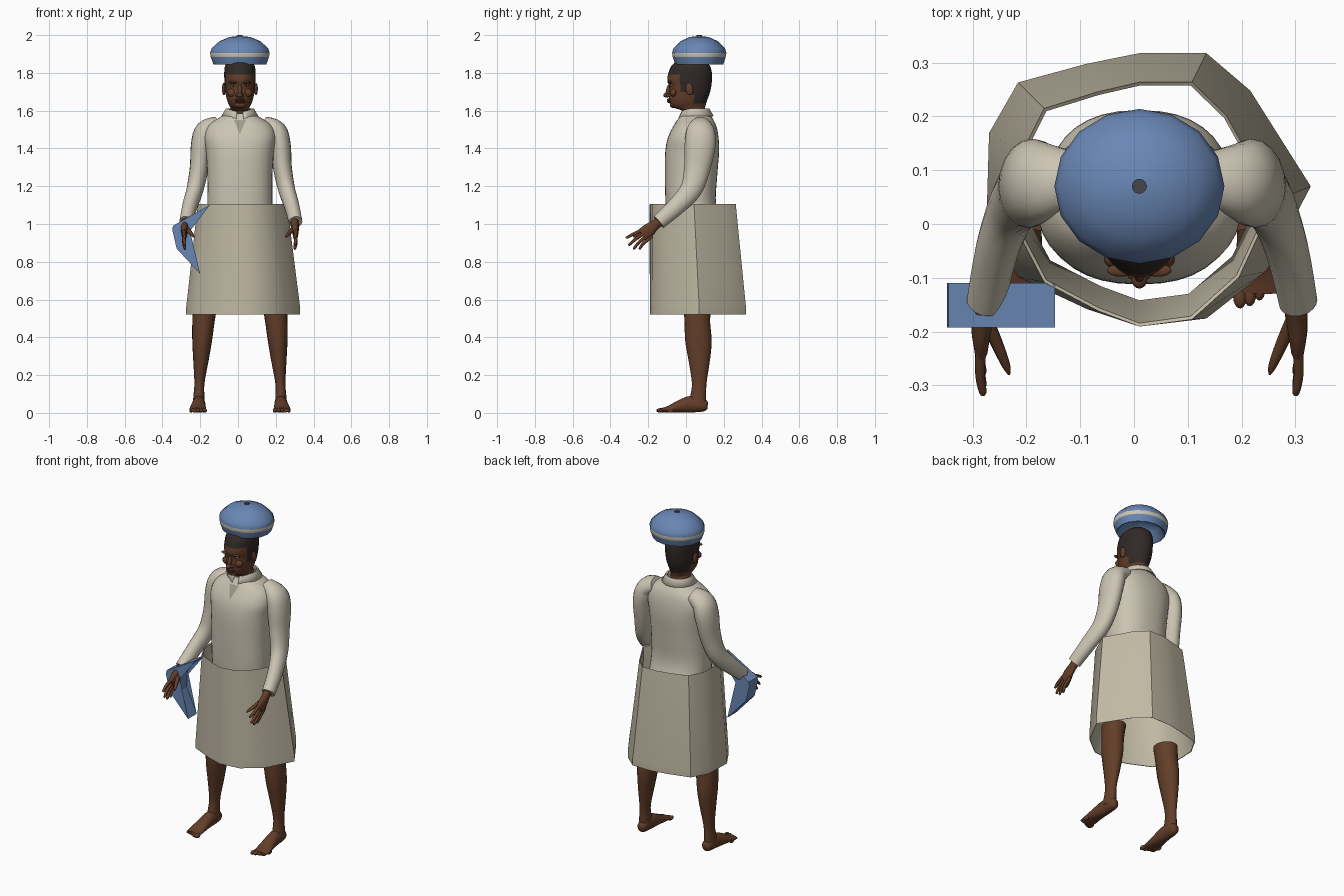
import bpy, bmesh, math
from mathutils import Vector

if "Cube" in bpy.data.objects:
    bpy.data.objects.remove(bpy.data.objects["Cube"], do_unlink=True)

MID = 0.01  # the figure stands slightly off the centre line


def material(name, r, g, b):
    mat = bpy.data.materials.new(name)
    mat.use_nodes = True
    colour = (r, g, b, 1)
    mat.diffuse_color = colour
    shader = mat.node_tree.nodes["Principled BSDF"]
    shader.inputs["Base Color"].default_value = colour
    shader.inputs["Roughness"].default_value = 0.8
    return mat


skin = material("brown skin", 0.125, 0.048, 0.022)
lip = material("dark lips", 0.085, 0.03, 0.02)
hair_mat = material("black hair", 0.03, 0.022, 0.02)
cream = material("cream cloth", 0.6, 0.555, 0.45)
linen = material("linen cloth", 0.53, 0.485, 0.37)
shade = material("grey undershirt", 0.36, 0.33, 0.25)
blue = material("blue cloth", 0.14, 0.24, 0.46)
slate = material("slate button", 0.06, 0.06, 0.07)
white = material("eye white", 0.4, 0.36, 0.32)


def finish(name, bm, mats, angle=50, normals=True):
    if normals:
        bmesh.ops.recalc_face_normals(bm, faces=bm.faces)
    mesh = bpy.data.meshes.new(name)
    bm.to_mesh(mesh)
    bm.free()
    for mat in mats:
        mesh.materials.append(mat)
    obj = bpy.data.objects.new(name, mesh)
    bpy.context.collection.objects.link(obj)
    bpy.ops.object.select_all(action="DESELECT")
    obj.select_set(True)
    bpy.context.view_layer.objects.active = obj
    bpy.ops.object.shade_smooth_by_angle(angle=math.radians(angle))
    return obj


def skin_rings(bm, rings, caps=True, closed=True):
    loops = [[bm.verts.new(p) for p in ring] for ring in rings]
    n = len(loops[0])
    for row, (a, b) in enumerate(zip(loops, loops[1:])):
        for i in range(n if closed else n - 1):
            j = (i + 1) % n
            bm.faces.new((a[i], a[j], b[j], b[i])).material_index = 0
    if caps:
        bm.faces.new(loops[0])
        bm.faces.new(loops[-1])
    return loops


def smooth_rows(rows, steps):
    """Catmull-Rom interpolation between rows of numbers."""
    padded = [rows[0]] + list(rows) + [rows[-1]]
    out = []
    for p, a, b, q in zip(padded, padded[1:], padded[2:], padded[3:]):
        for s in range(steps):
            t = s / steps
            out.append([v + t / 2 * (w - u + t * (2 * u - 5 * v + 4 * w - x + t * (3 * (v - w) + x - u)))
                        for u, v, w, x in zip(p, a, b, q)])
    return out + [list(rows[-1])]


def loft(name, rows, mat, level=False, sides=20, steps=4, power=1.0):
    """Elliptical rings (x, y, z, rx, ry) along a path, level or square to it."""
    rows = smooth_rows(rows, steps)
    points = [Vector(r[:3]) for r in rows]
    rings = []
    for k, row in enumerate(rows):
        along = points[min(k + 1, len(rows) - 1)] - points[max(k - 1, 0)]
        across, deep = Vector((1, 0, 0)), Vector((0, 1, 0))
        if not level:
            across = (across - along * (across.dot(along) / along.length_squared)).normalized()
            deep = along.normalized().cross(across)
        ring = []
        for i in range(sides):
            a = math.tau * i / sides
            c, s = math.cos(a), math.sin(a)
            ring.append(points[k] + across * math.copysign(abs(c) ** power, c) * row[3]
                        + deep * math.copysign(abs(s) ** power, s) * row[4])
        rings.append(ring)
    bm = bmesh.new()
    skin_rings(bm, rings)
    return finish(name, bm, [mat])


def body_rows(table):
    """Rows of (height, half width, front, back)."""
    return [(MID, (f + b) / 2, z, w, (b - f) / 2) for z, w, f, b in table]


def blob(name, centre, size, mat, tilt=0):
    bpy.ops.mesh.primitive_uv_sphere_add(segments=16, ring_count=10, location=centre, rotation=(tilt, 0, 0))
    obj = bpy.context.object
    obj.name, obj.scale = name, size
    obj.data.materials.append(mat)
    bpy.ops.object.shade_smooth()
    return obj


# Shirt body
shirt = loft("shirt_body", body_rows([
    (0.85, 0.17, -0.1, 0.2), (0.95, 0.172, -0.1, 0.21), (1.1, 0.172, -0.108, 0.16),
    (1.25, 0.172, -0.112, 0.165), (1.38, 0.18, -0.11, 0.175), (1.46, 0.19, -0.095, 0.172),
    (1.52, 0.17, -0.065, 0.16), (1.56, 0.115, -0.04, 0.14), (1.585, 0.07, -0.025, 0.12)]),
    cream, level=True, sides=36, power=0.85)

# Neck opening, a thin plate laid on the shirt
bm = bmesh.new()
rings = [[(MID + i * 0.008 * t, -0.12, 1.475 + 0.075 * t) for i in (-4, -2, 0, 2, 4)]
         for t in (0.02, 0.2, 0.4, 0.6, 0.8, 1)]
skin_rings(bm, rings, caps=False, closed=False)
opening = finish("neck_opening", bm, [shade])
wrap = opening.modifiers.new("lay on shirt", "SHRINKWRAP")
wrap.target, wrap.wrap_method, wrap.offset = shirt, "PROJECT", 0.004
wrap.use_project_y = wrap.use_positive_direction = True

# Folded collar, open at the front
bm = bmesh.new()
rings = []
for radius, top in ((0.066, 1.57), (0.066, 1.61), (0.074, 1.612), (0.098, 1.572)):
    ring = []
    for i in range(25):
        a = math.radians(-78 + 336 * i / 24)
        front = max(0, -math.sin(a)) ** 3
        drop = 0.03 * front if top < 1.6 else 0.018 * front
        ring.append((MID + radius * math.cos(a), 0.048 + radius * math.sin(a), top - drop))
    rings.append(ring)
skin_rings(bm, rings, caps=False, closed=False)
collar = finish("collar", bm, [cream])
collar.modifiers.new("cloth", "SOLIDIFY").thickness = 0.004

# Head and neck, with the hair picked out by position
head = loft("head", body_rows([
    (1.54, 0.06, -0.02, 0.11), (1.595, 0.054, -0.018, 0.102), (1.612, 0.05, -0.055, 0.1),
    (1.625, 0.055, -0.078, 0.103), (1.65, 0.066, -0.09, 0.11), (1.69, 0.076, -0.09, 0.125),
    (1.73, 0.08, -0.09, 0.134), (1.76, 0.082, -0.099, 0.137), (1.8, 0.083, -0.093, 0.137),
    (1.84, 0.077, -0.075, 0.125), (1.87, 0.05, -0.04, 0.09)]),
    skin, level=True, sides=40, steps=5)
head.data.materials.append(hair_mat)
for face in head.data.polygons:
    x, y, z = face.center
    behind_ear = y > 0.04 and z > 1.64
    sideburn = y > -0.035 and z > 1.7
    if z > 1.79 or behind_ear or sideburn:
        face.material_index = 1

# Facial features
blob("nose_bridge", (MID, -0.092, 1.708), (0.011, 0.014, 0.034), skin, -0.25)
blob("nose_tip", (MID, -0.102, 1.682), (0.015, 0.018, 0.013), skin)
blob("chin", (MID, -0.068, 1.632), (0.03, 0.018, 0.018), skin)
for name, z in (("upper_lip", 1.658), ("lower_lip", 1.648)):
    blob(name, (MID, -0.088, z), (0.027, 0.013, 0.007), lip)
for side in (-1, 1):
    blob("nostril_wing", (MID + side * 0.014, -0.091, 1.681), (0.009, 0.012, 0.009), skin)
    blob("brow", (MID + side * 0.034, -0.086, 1.75), (0.026, 0.012, 0.007), skin)
    blob("cheek", (MID + side * 0.04, -0.066, 1.695), (0.026, 0.018, 0.022), skin)
    blob("eye", (MID + side * 0.034, -0.076, 1.733), (0.013, 0.011, 0.005), white)
    blob("pupil", (MID + side * 0.034, -0.083, 1.733), (0.005, 0.005, 0.005), hair_mat)
    blob("ear", (MID + side * 0.085, 0.018, 1.715), (0.01, 0.02, 0.033), skin, 0.15)

# Round cap with a cream band, hollow below
profile = [(0.001, 1.93), (0.11, 1.9), (0.128, 1.85), (0.14, 1.845), (0.154, 1.884), (0.158, 1.905),
           (0.15, 1.93), (0.108, 1.968), (0.055, 1.99), (0.001, 1.996)]
bm = bmesh.new()
skin_rings(bm, [[(MID + r * math.cos(math.tau * i / 16), 0.07 + 0.91 * r * math.sin(math.tau * i / 16), z)
                 for i in range(16)] for r, z in profile])
for face in bm.faces:
    z = face.calc_center_median().z
    outer = (face.calc_center_median() - Vector((MID, 0.07, z))).length > 0.135
    face.material_index = int(outer and 1.884 < z < 1.905)
finish("cap", bm, [blue, cream], 60)
bpy.ops.mesh.primitive_cylinder_add(vertices=12, radius=0.014, depth=0.012, location=(MID, 0.07, 1.994))
bpy.context.object.name = "cap_button"
bpy.context.object.data.materials.append(slate)

# Wide stiff skirt: outer wall, rolled waist and inner lining
hem = [(0.01, 0.32), (0.137, 0.32), (0.22, 0.25), (0.335, 0.07), (0.25, -0.09), (0.137, -0.178),
       (0.01, -0.193), (-0.09, -0.16), (-0.22, -0.1), (-0.28, 0), (-0.275, 0.17), (-0.22, 0.265), (-0.09, 0.3)]
bm = bmesh.new()
rings = []
for z, wide, deep, shift in ((0.52, 0.98, 0.99, 0), (0.56, 0.98, 0.99, 0), (1.105, 0.77, 0.885, -0.027),
                             (1.1, 0.75, 0.86, -0.027), (0.85, 0.72, 0.8, 0), (0.57, 0.93, 0.93, 0), (0.521, 0.97, 0.98, 0)):
    rings.append([(MID + (x - MID) * wide, 0.063 + shift + (y - 0.063) * deep, z) for x, y in hem])
rings.append(rings[0])
skin_rings(bm, rings, caps=False)
bmesh.ops.remove_doubles(bm, verts=bm.verts, dist=0.0001)
finish("skirt", bm, [linen], 35)

# Arms, hands, legs and feet on both sides
for side, label in ((-1, "right"), (1, "left")):
    def mirrored(rows, middle):
        return [(middle + side * r[0], *r[1:]) for r in rows]

    loft(label + "_sleeve", mirrored([
        (0.12, 0.085, 1.53, 0.04, 0.05), (0.185, 0.078, 1.495, 0.055, 0.075), (0.208, 0.075, 1.42, 0.056, 0.082),
        (0.22, 0.06, 1.3, 0.05, 0.07), (0.242, 0.028, 1.185, 0.045, 0.058), (0.27, -0.05, 1.095, 0.04, 0.048),
        (0.29, -0.145, 1.01, 0.036, 0.04)], 0.015), cream)
    loft(label + "_palm", mirrored([
        (0.288, -0.12, 1.03, 0.022, 0.026), (0.291, -0.165, 0.995, 0.021, 0.028),
        (0.294, -0.2, 0.965, 0.018, 0.037), (0.294, -0.232, 0.942, 0.013, 0.035)], 0.01), skin, sides=14)
    for i, (tip_y, tip_z) in enumerate(((-0.318, 0.925), (-0.305, 0.887), (-0.28, 0.868), (-0.25, 0.867))):
        y, z = -0.238 + 0.013 * i, 0.96 - 0.013 * i
        loft(label + "_finger", mirrored([
            (0.294, y + 0.02, z + 0.015, 0.01, 0.01), (0.296, (y + tip_y) / 2, (z + tip_z) / 2 + 0.004, 0.009, 0.009),
            (0.291, tip_y + 0.006, tip_z + 0.004, 0.007, 0.007), (0.29, tip_y, tip_z, 0.002, 0.002)], 0.01),
            skin, sides=10)
    loft(label + "_thumb", mirrored([
        (0.288, -0.17, 0.985, 0.013, 0.014), (0.268, -0.215, 0.96, 0.012, 0.012),
        (0.248, -0.262, 0.938, 0.008, 0.008), (0.242, -0.28, 0.93, 0.002, 0.002)], 0.01), skin, sides=10)

    loft(label + "_leg", mirrored([
        (0.185, 0.06, 0.56, 0.064, 0.072), (0.193, 0.06, 0.48, 0.059, 0.068), (0.2, 0.066, 0.38, 0.052, 0.07),
        (0.206, 0.07, 0.28, 0.041, 0.057), (0.214, 0.07, 0.16, 0.027, 0.039), (0.217, 0.065, 0.09, 0.029, 0.042),
        (0.218, 0.06, 0.04, 0.033, 0.047)], MID), skin, level=True)
    loft(label + "_foot", mirrored([
        (0.216, 0.115, 0.038, 0.015, 0.018), (0.216, 0.095, 0.04, 0.029, 0.033), (0.217, 0.03, 0.046, 0.034, 0.044),
        (0.22, -0.03, 0.035, 0.039, 0.034), (0.223, -0.09, 0.02, 0.045, 0.018), (0.223, -0.128, 0.014, 0.042, 0.012)],
        MID), skin)
    for i in range(5):
        blob(label + "_toe", (MID + side * (0.187 + 0.018 * i), -0.134 + 0.004 * i * i * 0.8, 0.013),
             (0.013 - 0.001 * i, 0.023 - 0.001 * i, 0.012), skin)

# Bent blue cloth held in the right hand
fold = [(-0.147, 1.103), (-0.345, 0.99), (-0.347, 0.965), (-0.325, 0.87), (-0.2, 0.735), (-0.265, 0.88), (-0.262, 0.995)]
bm = bmesh.new()
skin_rings(bm, [[(x, y, z) for x, z in fold] for y in (-0.192, -0.11)])
bmesh.ops.triangulate(bm, faces=[f for f in bm.faces if len(f.verts) > 4])
finish("held_cloth", bm, [blue], 20)
